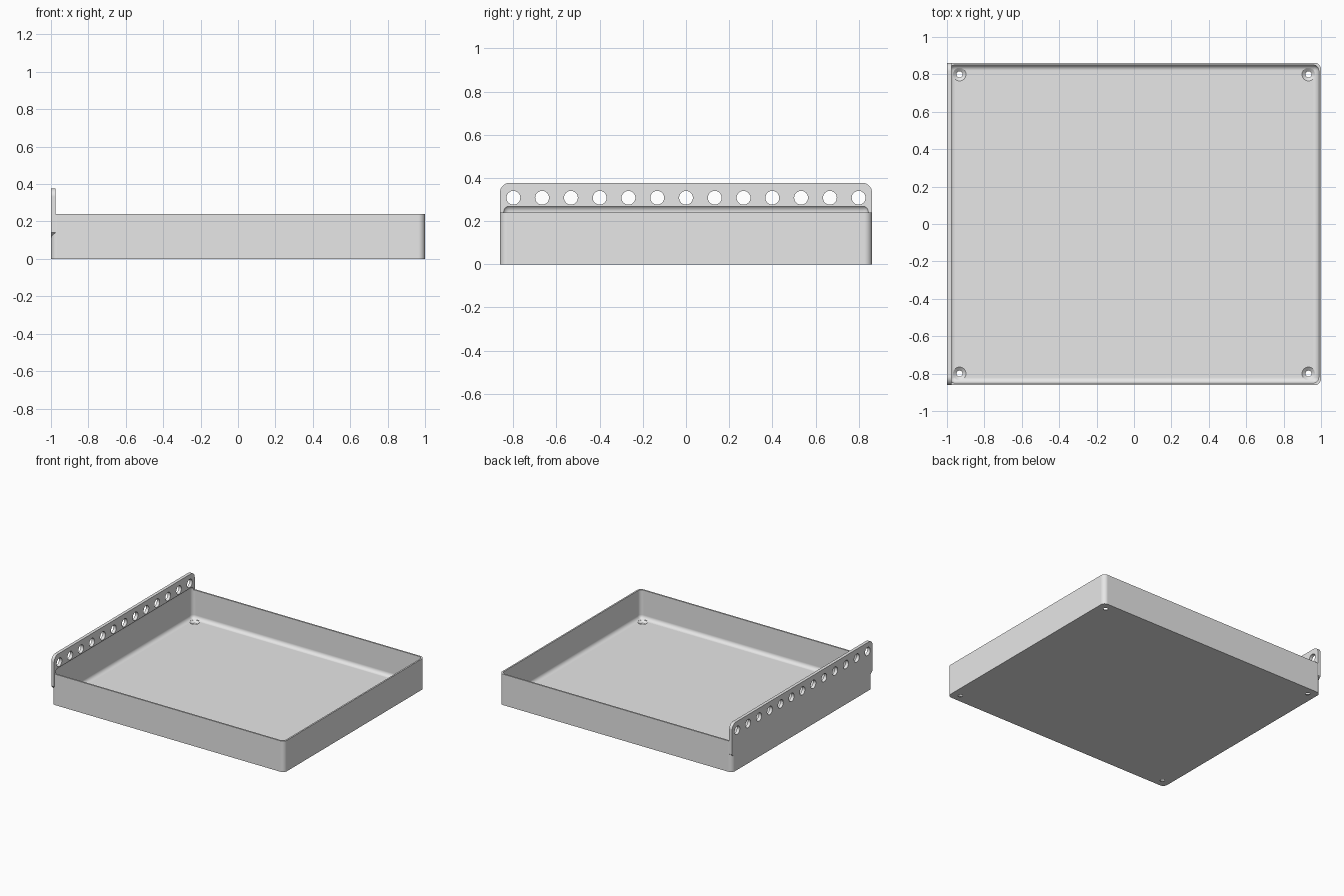
import bpy, bmesh, math
from mathutils import Matrix, Vector

cube = bpy.data.objects.get("Cube")
if cube:
    bpy.data.objects.remove(cube, do_unlink=True)

HALF_X, HALF_Y, RIM = 1.0, 0.862, 0.24
CORNER = 0.035
PLATE_TOP, PLATE_THICK = 0.377, 0.025
WALL, FLOOR, FILLET = 0.012, 0.018, 0.03

grey = bpy.data.materials.new("light grey plastic")
grey.use_nodes = True
grey.diffuse_color = (0.8, 0.8, 0.8, 1)
grey.node_tree.nodes["Principled BSDF"].inputs["Base Color"].default_value = (0.8, 0.8, 0.8, 1)


def make_object(name, bm):
    bmesh.ops.recalc_face_normals(bm, faces=bm.faces)
    mesh = bpy.data.meshes.new(name)
    bm.to_mesh(mesh)
    bm.free()
    mesh.materials.append(grey)
    obj = bpy.data.objects.new(name, mesh)
    bpy.context.collection.objects.link(obj)
    return obj


def arc(cx, cy, radius, start, steps=8):
    """Quarter circle, starting at the given angle in degrees."""
    angles = [math.radians(start + 90 * i / steps) for i in range(steps + 1)]
    return [(cx + radius * math.cos(a), cy + radius * math.sin(a)) for a in angles]


def prism(name, points, offset):
    """Extrude a closed outline of 3D points."""
    bm = bmesh.new()
    face = bm.faces.new([bm.verts.new(p) for p in points])
    result = bmesh.ops.extrude_face_region(bm, geom=[face], use_keep_orig=True)
    moved = [v for v in result["geom"] if isinstance(v, bmesh.types.BMVert)]
    bmesh.ops.translate(bm, verts=moved, vec=offset)
    return make_object(name, bm)


def lathe(bm, profile, place, segments=32):
    """Closed round solid from (radius, height) rings."""
    rings = []
    for radius, height in profile:
        turns = [2 * math.pi * i / segments for i in range(segments)]
        rings.append([bm.verts.new(place @ Vector((radius * math.cos(t), radius * math.sin(t), height)))
                      for t in turns])
    for low, high in zip(rings, rings[1:]):
        for i in range(segments):
            j = (i + 1) % segments
            bm.faces.new((low[i], low[j], high[j], high[i]))
    bm.faces.new(rings[0][::-1])
    bm.faces.new(rings[-1])


def combine(target, tool, operation):
    tool.hide_render = True
    mod = target.modifiers.new(operation.lower(), 'BOOLEAN')
    mod.operation, mod.solver, mod.object = operation, 'EXACT', tool
    bpy.context.view_layer.objects.active = target
    bpy.ops.object.modifier_apply(modifier=mod.name)
    bpy.data.objects.remove(tool, do_unlink=True)


# Tray body with rounded upright corners
cx, cy = HALF_X - CORNER, HALF_Y - CORNER
outline = (arc(cx, cy, CORNER, 0) + arc(-cx, cy, CORNER, 90)
           + arc(-cx, -cy, CORNER, 180) + arc(cx, -cy, CORNER, 270))
tray = prism("tray", [(x, y, 0) for x, y in outline], (0, 0, RIM))

# Mounting plate: rounded top corners, sloped lower corners
ROUND = 0.045
py, pz = HALF_Y - ROUND, PLATE_TOP - ROUND
profile = arc(py, pz, ROUND, 0) + arc(-py, pz, ROUND, 90)
profile += [(-HALF_Y, 0.14), (-HALF_Y + CORNER, 0.14 - CORNER),
            (HALF_Y - CORNER, 0.14 - CORNER), (HALF_Y, 0.14)]
plate = prism("mounting_plate", [(-HALF_X, y, z) for y, z in profile], (PLATE_THICK, 0, 0))
combine(tray, plate, 'UNION')

# Cavity with filleted edges, reaching a little way up into the plate
cavity_top = 0.274
size = (2 * (HALF_X - WALL), 2 * (HALF_Y - WALL), cavity_top - FLOOR)
bm = bmesh.new()
bmesh.ops.create_cube(bm, size=1, matrix=Matrix.Translation((0, 0, (cavity_top + FLOOR) / 2))
                      @ Matrix.Diagonal((*size, 1)))
bmesh.ops.bevel(bm, geom=bm.edges[:], offset=FILLET, segments=6, profile=0.5, affect='EDGES')
combine(tray, make_object("cavity_cutter", bm), 'DIFFERENCE')

# Row of holes through the plate
bm = bmesh.new()
for i in range(13):
    place = Matrix.Translation((-HALF_X, (i - 6) * 0.1333, 0.308)) @ Matrix.Rotation(math.pi / 2, 4, 'Y')
    lathe(bm, [(0.032, -0.05), (0.032, 0.08)], place)
combine(tray, make_object("plate_hole_cutter", bm), 'DIFFERENCE')

# Countersunk screw holes in the floor corners
bm = bmesh.new()
for sx in (-1, 1):
    for sy in (-1, 1):
        lathe(bm, [(0.016, -0.02), (0.016, 0.003), (0.035, FLOOR), (0.035, 0.06)],
              Matrix.Translation((sx * 0.933, sy * 0.8, 0)))
combine(tray, make_object("screw_hole_cutter", bm), 'DIFFERENCE')

# Smooth fillets, crisp edges
bpy.ops.object.select_all(action='DESELECT')
tray.select_set(True)
bpy.context.view_layer.objects.active = tray
bpy.ops.object.shade_smooth_by_angle(angle=math.radians(30))
weighted = tray.modifiers.new("flat faces", 'WEIGHTED_NORMAL')
weighted.keep_sharp = True
